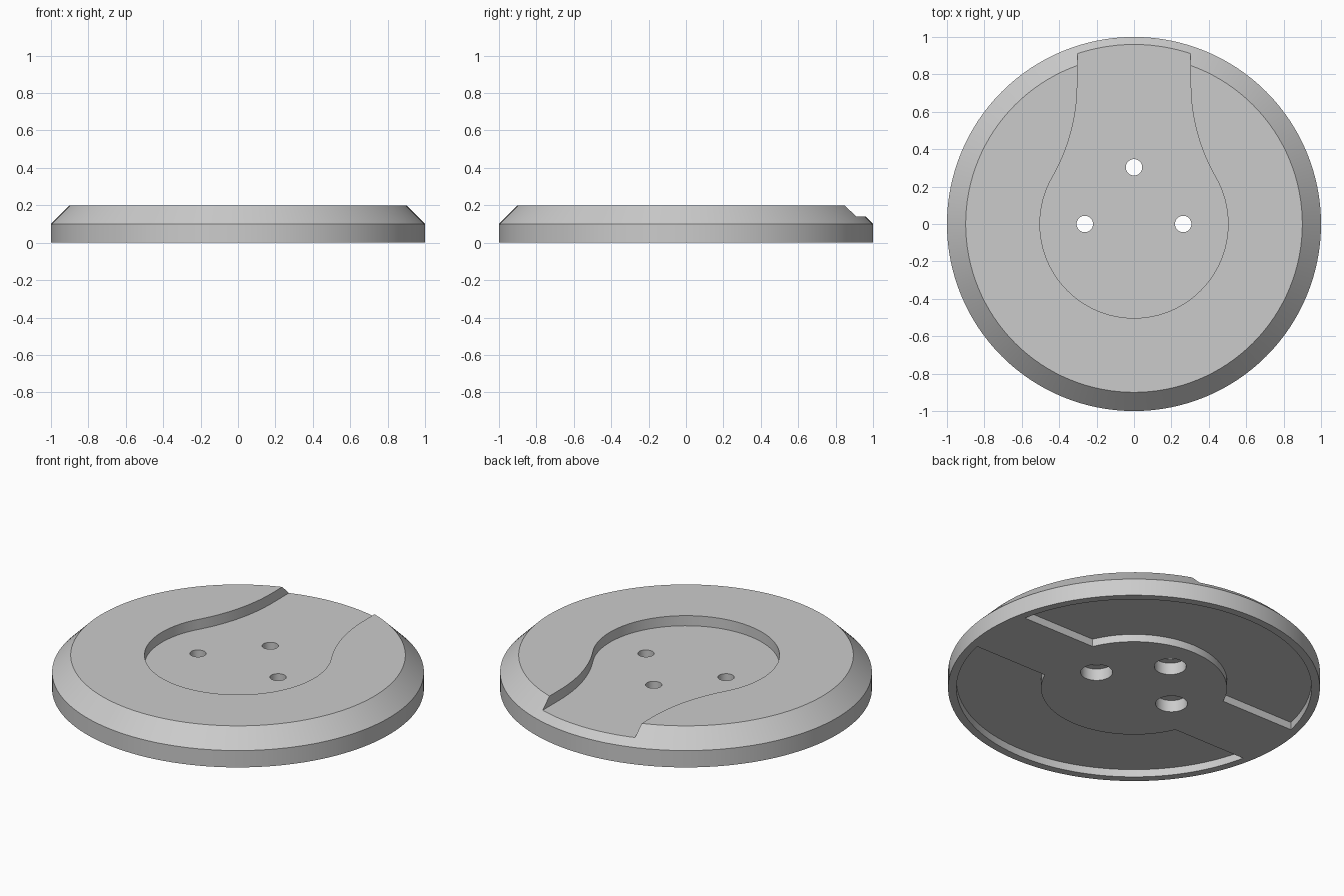
import bpy
import bmesh
from math import asin, acos, cos, sin, pi, sqrt

cube = bpy.data.objects.get("Cube")
if cube:
    bpy.data.objects.remove(cube, do_unlink=True)

grey = bpy.data.materials.new("light_grey")
grey.use_nodes = True
COLOUR = (0.6, 0.6, 0.6, 1)
grey.diffuse_color = COLOUR
shader = next(n for n in grey.node_tree.nodes if n.type == "BSDF_PRINCIPLED")
shader.inputs["Base Color"].default_value = COLOUR


def arc(cx, cy, r, start, end, steps):
    """Points along an arc, both ends included."""
    angles = [start + (end - start) * i / steps for i in range(steps + 1)]
    return [(cx + r * cos(a), cy + r * sin(a)) for a in angles]


def circle(cx, cy, r, steps):
    return arc(cx, cy, r, 0, 2 * pi, steps)[:-1]


def loft(name, *levels):
    """Closed solid through matching outlines, each given as (outline, z)."""
    bm = bmesh.new()
    rings = [[bm.verts.new((x, y, z)) for x, y in outline] for outline, z in levels]
    for low, high in zip(rings, rings[1:]):
        for i in range(len(low)):
            j = (i + 1) % len(low)
            bm.faces.new((low[i], low[j], high[j], high[i]))
    bm.faces.new(rings[0][::-1])
    bm.faces.new(rings[-1])
    bmesh.ops.recalc_face_normals(bm, faces=bm.faces)
    mesh = bpy.data.meshes.new(name)
    bm.to_mesh(mesh)
    bm.free()
    mesh.materials.append(grey)
    obj = bpy.data.objects.new(name, mesh)
    bpy.context.collection.objects.link(obj)
    return obj


# Round base with a chamfered upper edge
base = loft("round_base", (circle(0, 0, 1, 128), 0),
            (circle(0, 0, 1, 128), 0.1), (circle(0, 0, 0.9, 128), 0.2))

# Keyhole-shaped recess on top: round dish flowing into a channel at the back
DISH, HALF, FILLET, FLOOR = 0.503, 0.303, 1.0, 0.14
turn = acos((HALF + FILLET) / (DISH + FILLET))
fillet_y = sqrt((DISH + FILLET) ** 2 - (HALF + FILLET) ** 2)
bowl = arc(0, 0, DISH, pi - turn, 2 * pi + turn, 80)
neck = arc(HALF + FILLET, fillet_y, FILLET, pi + turn, pi, 14)[1:]
neck.append((HALF, 1.2))
keyhole = bowl + neck + [(-x, y) for x, y in neck[::-1]]
cutters = [loft("top_recess_cutter", (keyhole, FLOOR), (keyhole, 0.3))]

# Two pockets underneath, leaving a rim, a central disc and a cross bar
RIM, DISC, BAR = 0.955, 0.5, 0.2
outer, inner = asin(BAR / RIM), asin(BAR / DISC)
pocket = arc(0, 0, RIM, outer, pi - outer, 64) + arc(0, 0, DISC, pi - inner, inner, 40)
for side in (1, -1):
    outline = [(x, side * y) for x, y in pocket]
    cutters.append(loft("pocket_cutter", (outline, -0.1), (outline, 0.045)))

# Three screw holes, counterbored from below
for x, y in ((-0.263, 0), (0.263, 0), (0, 0.303)):
    for r, top in ((0.086, 0.07), (0.044, 0.3)):
        hole = circle(x, y, r, 40)
        cutters.append(loft("hole_cutter", (hole, -0.1), (hole, top)))

bpy.context.view_layer.objects.active = base
for cutter in cutters:
    cutter.hide_render = True
    cut = base.modifiers.new("cut", "BOOLEAN")
    cut.operation = "DIFFERENCE"
    cut.solver = "EXACT"
    cut.object = cutter
    bpy.ops.object.modifier_apply(modifier=cut.name)
    bpy.data.objects.remove(cutter, do_unlink=True)

bpy.ops.object.select_all(action="DESELECT")
base.select_set(True)
bpy.ops.object.shade_smooth_by_angle(angle=pi / 6)
